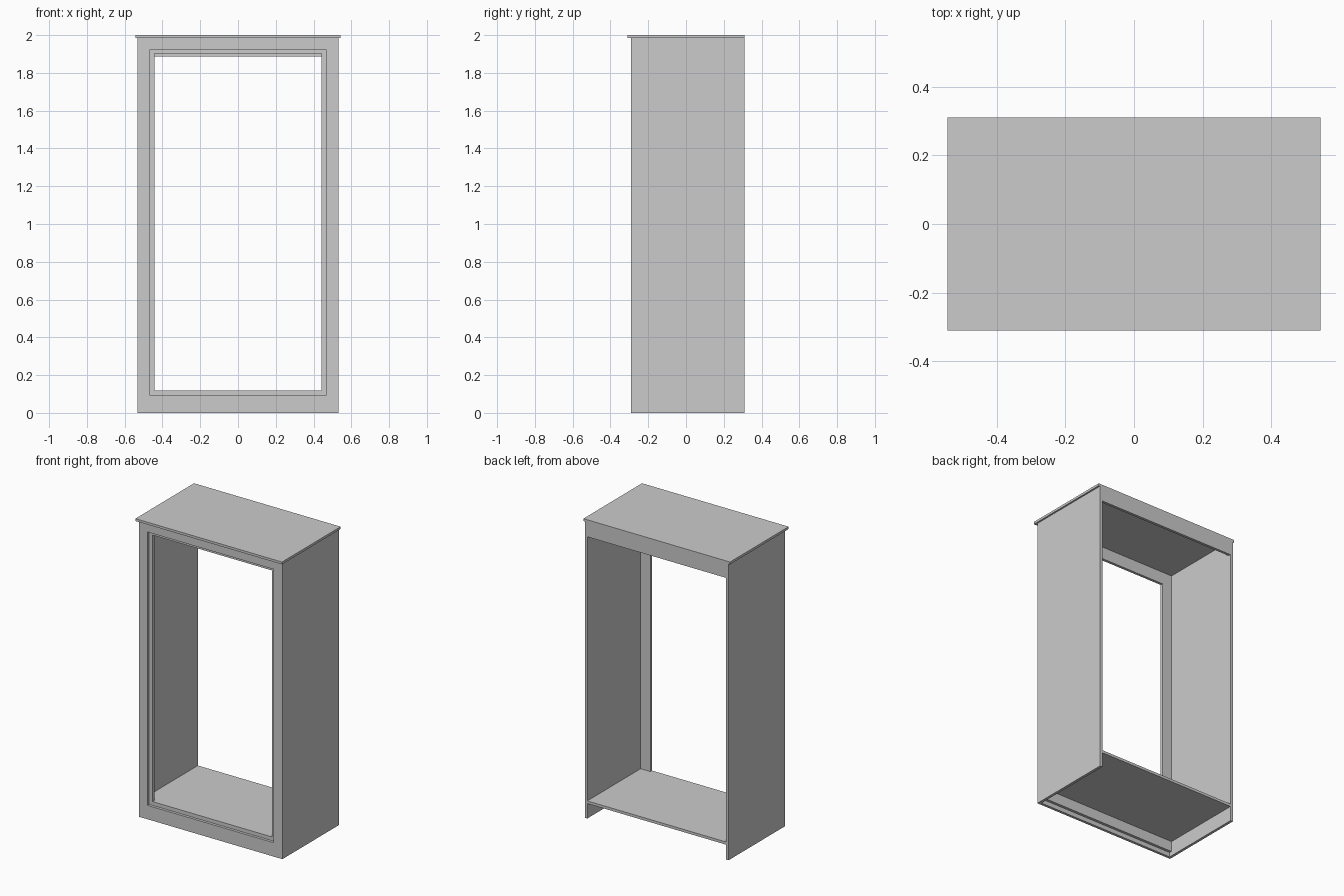
import bpy, bmesh

if "Cube" in bpy.data.objects:
    bpy.data.objects.remove(bpy.data.objects["Cube"])

W, FRONT, BACK, T = 0.532, -0.29, 0.31, 0.018   # half width, depth limits, board thickness
TOP = 1.984                                     # underside of the top board


def make_object(name, bm):
    bmesh.ops.recalc_face_normals(bm, faces=bm.faces)
    mesh = bpy.data.meshes.new(name)
    bm.to_mesh(mesh)
    bm.free()
    obj = bpy.data.objects.new(name, mesh)
    bpy.context.collection.objects.link(obj)
    return obj


def board(name, x, y, z):
    """Box from (min, max) ranges."""
    bm = bmesh.new()
    bmesh.ops.create_cube(bm, size=1)
    for v in bm.verts:
        v.co = [r[0] + (c + 0.5) * (r[1] - r[0]) for c, r in zip(v.co, (x, y, z))]
    return make_object(name, bm)


def frame(name, outer, inner, y):
    """Rectangular ring; outer and inner are (half width, bottom, top)."""
    bm = bmesh.new()
    loops = []
    for (w, lo, hi), depth in ((outer, y[0]), (inner, y[0]), (inner, y[1]), (outer, y[1])):
        corners = ((-w, lo), (w, lo), (w, hi), (-w, hi))
        loops.append([bm.verts.new((cx, depth, cz)) for cx, cz in corners])
    for i in range(4):
        a, b = loops[i], loops[(i + 1) % 4]
        for j in range(4):
            k = (j + 1) % 4
            bm.faces.new((a[j], a[k], b[k], b[j]))
    return make_object(name, bm)


# Overhanging top
board("top_board", (-0.543, 0.543), (-0.31, BACK), (TOP, 2.0))

# Side panels, behind the face frame
for side, s in (("left", -1), ("right", 1)):
    xs = sorted((s * W, s * (W - T)))
    board(side + "_side_panel", xs, (FRONT + T, BACK), (0, TOP))

# Stepped front: wide face frame with a narrower rebate frame behind it
frame("front_face_frame", (W, 0, TOP), (0.467, 0.093, 1.923), (FRONT, FRONT + T))
frame("inner_rebate_frame", (W - T, 0.03, TOP), (0.442, 0.118, 1.902),
      (FRONT + T, FRONT + 2 * T))

# Bottom shelf and rear top rail
board("bottom_shelf", (-W + T, W - T), (FRONT + 2 * T, BACK), (0.1, 0.118))
board("back_top_rail", (-W + T, W - T), (BACK - T, BACK), (1.886, TOP))
